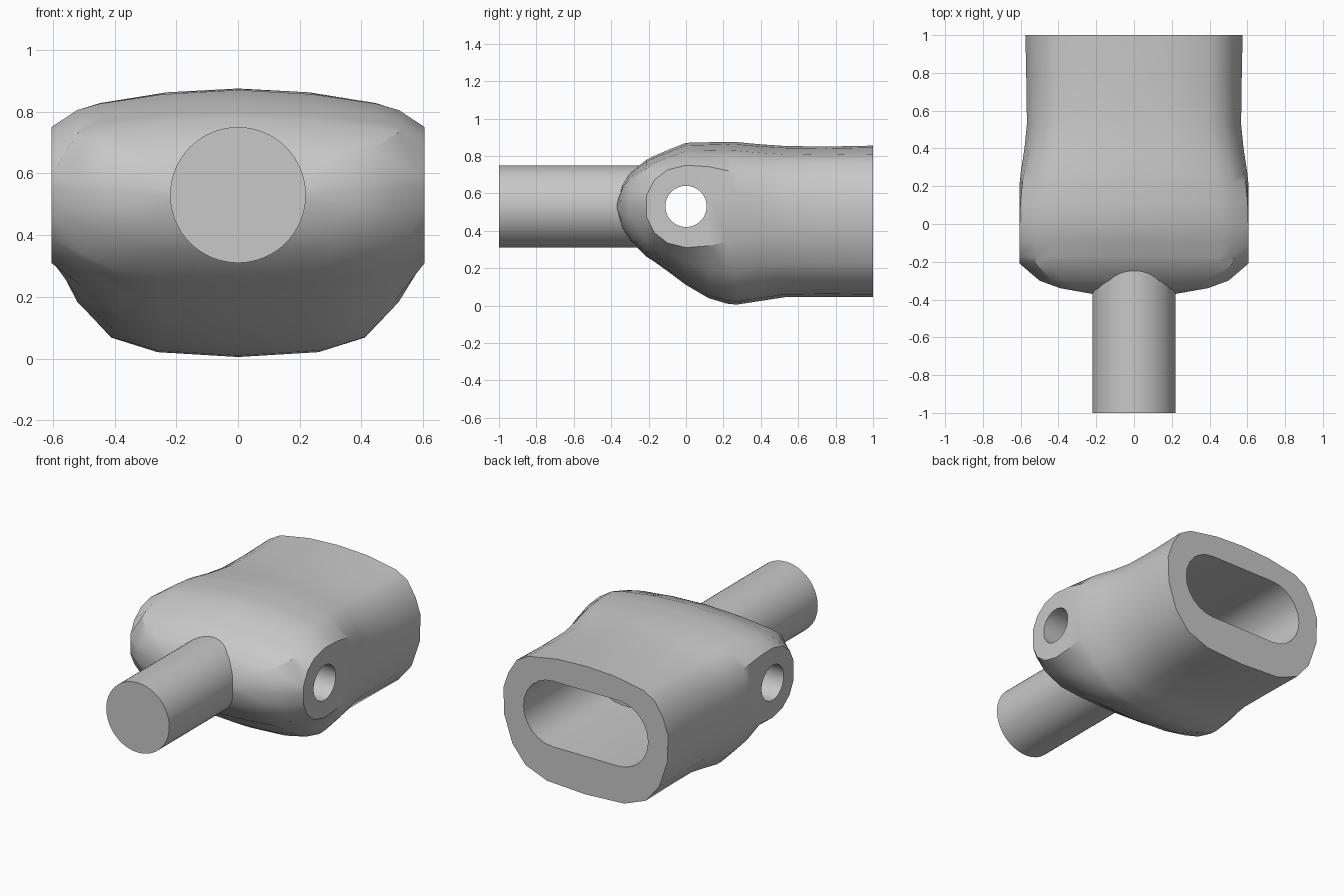
import bpy, bmesh, math
from mathutils import Matrix, Vector

if "Cube" in bpy.data.objects:
    bpy.data.objects.remove(bpy.data.objects["Cube"], do_unlink=True)

AXIS_Z = 0.53

steel = bpy.data.materials.new("steel grey")
steel.use_nodes = True
grey = (0.58, 0.58, 0.58, 1)
steel.diffuse_color = grey
steel.node_tree.nodes["Principled BSDF"].inputs["Base Color"].default_value = grey


def make_object(name, bm):
    bmesh.ops.recalc_face_normals(bm, faces=bm.faces)
    mesh = bpy.data.meshes.new(name)
    bm.to_mesh(mesh)
    bm.free()
    mesh.materials.append(steel)
    obj = bpy.data.objects.new(name, mesh)
    bpy.context.collection.objects.link(obj)
    return obj


def loft(name, rings):
    bm = bmesh.new()
    loops = [[bm.verts.new(p) for p in ring] for ring in rings]
    n = len(loops[0])
    for a, b in zip(loops, loops[1:]):
        for i in range(n):
            j = (i + 1) % n
            bm.faces.new((a[i], a[j], b[j], b[i]))
    bm.faces.new(loops[0])
    bm.faces.new(loops[-1])
    return make_object(name, bm)


def cylinder(name, radius, length, centre, axis):
    bm = bmesh.new()
    turn = Vector((0, 0, 1)).rotation_difference(Vector(axis)).to_matrix().to_4x4()
    bmesh.ops.create_cone(bm, cap_ends=True, segments=64, radius1=radius, radius2=radius,
                          depth=length, matrix=Matrix.Translation(centre) @ turn)
    return make_object(name, bm)


def cut(target, tool):
    mod = target.modifiers.new("cut", "BOOLEAN")
    mod.operation = "DIFFERENCE"
    mod.solver = "EXACT"
    mod.object = tool
    bpy.context.view_layer.objects.active = target
    bpy.ops.object.modifier_apply(modifier=mod.name)
    bpy.data.objects.remove(tool, do_unlink=True)


# Half outlines from top to bottom: width share, height share from the axis.
# On the front outline, points at full width lie on the flat side instead.
FRONT = [(0, 1), (0.4, 0.96), (0.74, 0.87), (0.86, 0.81), (1, 1), (1, 0.4),
         (1, -1), (0.84, -0.7), (0.64, -0.91), (0.4, -0.97), (0, -1)]
BACK = [(0, 1), (0.35, 0.97), (0.7, 0.86), (0.84, 0.72), (0.94, 0.43), (1, 0.12),
        (0.99, -0.27), (0.89, -0.62), (0.73, -0.85), (0.47, -0.97), (0, -1)]


def section(y, half_width, top, bottom, side, blend):
    right = []
    for (wf, hf), (wb, hb) in zip(FRONT, BACK):
        reach = top - AXIS_Z if hf > 0 else AXIS_Z - bottom
        front_z = hf * (side if wf == 1 else reach)
        back_z = hb * reach
        right.append((half_width * (wf + (wb - wf) * blend),
                      AXIS_Z + front_z + (back_z - front_z) * blend))
    left = [(-x, z) for x, z in reversed(right[1:-1])]
    return [(x, y, z) for x, z in right + left]


# Body stations: y, half width, top, bottom, half height of flat side, blend to back
STATIONS = [
    (-0.37, 0.22, 0.55, 0.51, 0.01, 0),
    (-0.34, 0.39, 0.65, 0.41, 0.04, 0),
    (-0.30, 0.50, 0.71, 0.35, 0.05, 0),
    (-0.21, 0.605, 0.78, 0.26, 0.06, 0),
    (-0.17, 0.605, 0.80, 0.235, 0.14, 0),
    (-0.10, 0.605, 0.83, 0.185, 0.195, 0),
    (0, 0.605, 0.87, 0.11, 0.22, 0),
    (0.12, 0.605, 0.873, 0.04, 0.22, 0.1),
    (0.22, 0.605, 0.875, 0.01, 0.22, 0.4),
    (0.27, 0.60, 0.874, 0.005, 0.22, 0.5),
    (0.40, 0.58, 0.862, 0.025, 0.22, 0.75),
    (0.53, 0.567, 0.853, 0.045, 0.22, 0.9),
    (0.75, 0.57, 0.85, 0.047, 0.22, 1),
    (1, 0.575, 0.855, 0.045, 0.22, 1),
]
body = loft("body", [section(*s) for s in STATIONS])

# Cross hole for the pin
cut(body, cylinder("pin_hole", 0.11, 2, (0, 0, AXIS_Z), (1, 0, 0)))

# Slot-shaped socket in the back
outline = []
radius, reach, slot_z = 0.207, 0.228, 0.492
for side in (1, -1):
    for i in range(13):
        a = -math.pi / 2 + math.pi * i / 12
        outline.append((side * (reach + radius * math.cos(a)), slot_z + side * radius * math.sin(a)))
cut(body, loft("socket", [[(x, y, z) for x, z in outline] for y in (0.31, 1.2)]))

# Round rod at the front
rod = cylinder("front_rod", 0.22, 0.82, (0, -0.59, AXIS_Z), (0, 1, 0))

bpy.ops.object.select_all(action="DESELECT")
for obj in (body, rod):
    obj.select_set(True)
bpy.context.view_layer.objects.active = body
bpy.ops.object.shade_smooth_by_angle(angle=math.radians(30))
